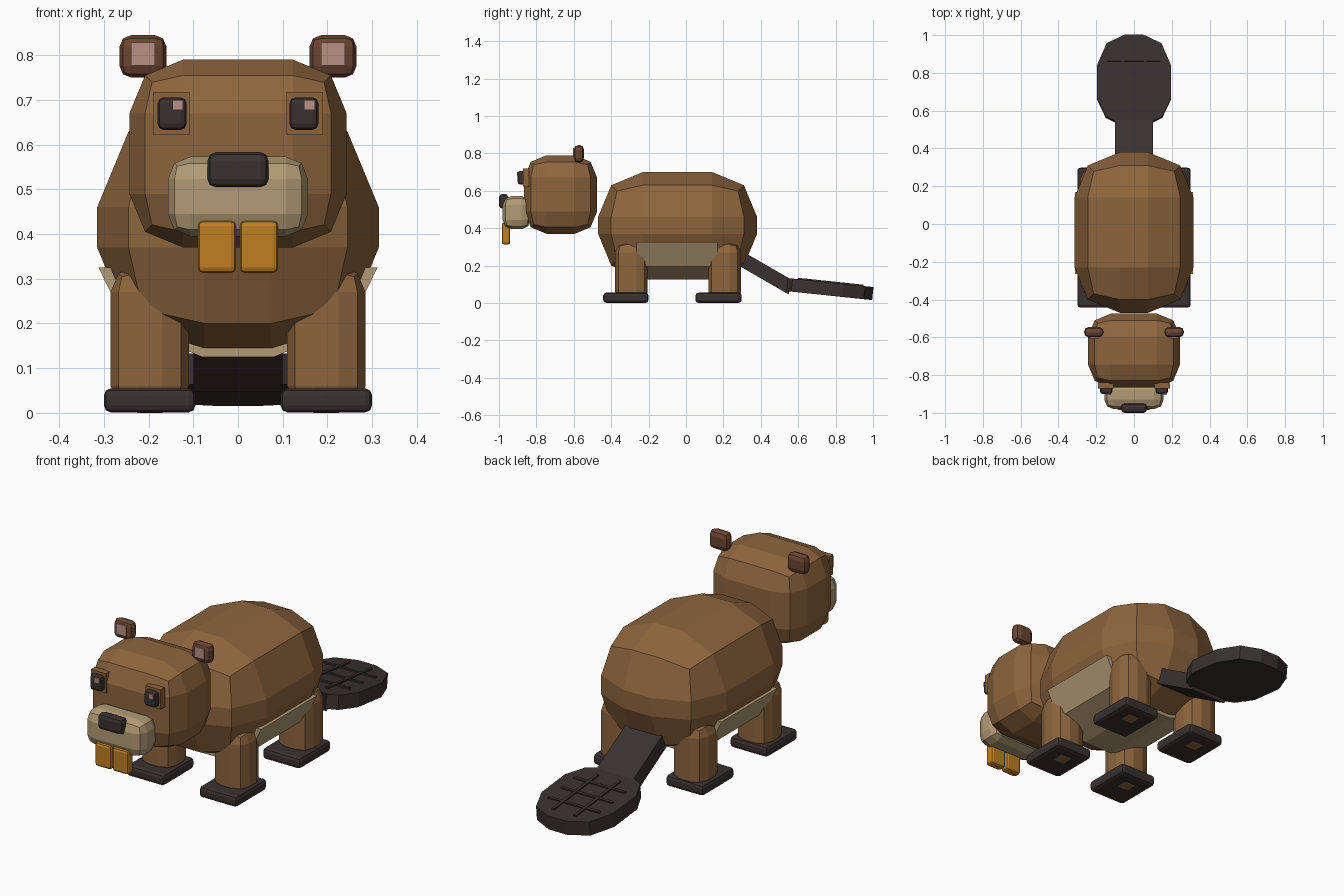
import bpy, bmesh, math
from mathutils import Matrix, Vector

default = bpy.data.objects.get("Cube")
if default:
    bpy.data.objects.remove(default, do_unlink=True)


def material(name, rgb):
    m = bpy.data.materials.new(name)
    m.use_nodes = True
    m.diffuse_color = (*rgb, 1)
    m.node_tree.nodes["Principled BSDF"].inputs["Base Color"].default_value = (*rgb, 1)
    return m


BROWN = material("fur brown", (0.27, 0.13, 0.047))
CREAM = material("belly cream", (0.45, 0.33, 0.18))
DARK = material("dark skin", (0.042, 0.031, 0.031))
ORANGE = material("tooth orange", (0.52, 0.21, 0.015))
RUST = material("ear brown", (0.15, 0.06, 0.032))
PINK = material("pale pink", (0.49, 0.28, 0.23))


def finish(name, bm, mat, matrix=None):
    bmesh.ops.recalc_face_normals(bm, faces=bm.faces)
    if matrix:
        bm.transform(matrix)
    mesh = bpy.data.meshes.new(name)
    bm.to_mesh(mesh)
    bm.free()
    mesh.materials.append(mat)
    ob = bpy.data.objects.new(name, mesh)
    bpy.context.collection.objects.link(ob)
    return ob


def box(name, xs, ys, zs, mat, bevel=0, segments=2, matrix=None):
    """Box between the given limits with rounded edges."""
    bm = bmesh.new()
    bmesh.ops.create_cube(bm, size=1)
    for v in bm.verts:
        v.co = Vector([(a + b) / 2 + c * (b - a) for c, (a, b) in zip(v.co, (xs, ys, zs))])
    if bevel:
        bmesh.ops.bevel(bm, geom=bm.edges[:], offset=bevel, offset_type='OFFSET',
                        segments=segments, profile=0.5, affect='EDGES', clamp_overlap=True)
    return finish(name, bm, mat, matrix)


def prism(name, points, depth, mat, matrix=None):
    """Outline in the local xy plane, extruded along local z and centred."""
    bm = bmesh.new()
    face = bm.faces.new([bm.verts.new((x, y, -depth / 2)) for x, y in points])
    new = bmesh.ops.extrude_face_region(bm, geom=[face])["geom"]
    bmesh.ops.translate(bm, vec=(0, 0, depth),
                        verts=[g for g in new if isinstance(g, bmesh.types.BMVert)])
    return finish(name, bm, mat, matrix)


def mirrored(half):
    return half + [(-x, y) for x, y in reversed(half)]


# Body and head
box("body", (-0.315, 0.315), (-0.47, 0.38), (0.13, 0.70), BROWN, 0.24)
box("head", (-0.243, 0.243), (-0.865, -0.475), (0.37, 0.79), BROWN, 0.12)

# Belly shell: cross-section run along the body
belly = mirrored([(0.08, 0.125), (0.248, 0.195), (0.312, 0.325), (0.28, 0.325)])
prism("belly", belly, 0.435, CREAM,
      Matrix.Translation((0, -0.048, 0)) @ Matrix.Rotation(math.pi / 2, 4, 'X'))

# Muzzle and nose
box("muzzle", (-0.157, 0.157), (-0.98, -0.83), (0.395, 0.573), CREAM, 0.05)
box("nose", (-0.068, 0.068), (-1.0, -0.95), (0.505, 0.583), DARK, 0.018)

# Paired parts
for side, s in (("left", 1), ("right", -1)):
    def span(a, b):
        return tuple(sorted((a * s, b * s)))

    box(side + "_tooth", span(0.004, 0.09), (-0.985, -0.94), (0.313, 0.43), ORANGE, 0.012)
    box(side + "_eye_patch", span(0.108, 0.19), (-0.872, -0.84), (0.622, 0.718), BROWN)
    box(side + "_eye", span(0.115, 0.18), (-0.90, -0.85), (0.633, 0.706), DARK, 0.014)
    glint = 0.16 if s > 0 else -0.135
    box(side + "_eye_glint", (glint - 0.012, glint + 0.012), (-0.904, -0.897),
        (0.678, 0.70), PINK)
    box(side + "_ear", span(0.16, 0.265), (-0.60, -0.545), (0.75, 0.845), RUST, 0.026)
    box(side + "_inner_ear", span(0.186, 0.239), (-0.605, -0.598), (0.777, 0.829), PINK)
    for end, y, foot in (("front", -0.292, (-0.443, -0.2)), ("back", 0.207, (0.05, 0.298))):
        box(f"{end}_{side}_leg", span(0.11, 0.285), (y - 0.087, y + 0.087),
            (0, 0.33), BROWN, 0.06)
        box(f"{end}_{side}_foot", span(0.095, 0.30), foot, (0.001, 0.055), DARK, 0.016)

# Tail stalk sloping down to the paddle
stalk = Matrix.Translation((0, 0.41, 0.17)) @ Matrix.Rotation(math.radians(-30), 4, 'X')
box("tail_stalk", (-0.1, 0.1), (-0.18, 0.18), (-0.038, 0.038), DARK, matrix=stalk)

# Tail paddle with raised crossing ridges
paddle = Matrix.Translation((0, 0.765, 0.075)) @ Matrix.Rotation(math.radians(-6), 4, 'X')
outline = mirrored([(0.08, -0.235), (0.15, -0.2), (0.195, -0.105),
                    (0.195, 0.075), (0.145, 0.19), (0.05, 0.235)])
prism("tail_paddle", outline, 0.07, DARK, paddle)
for i, x in enumerate((-0.06, 0.06)):
    box(f"tail_long_ridge_{i}", (x - 0.007, x + 0.007), (-0.17, 0.18), (0.03, 0.042),
        DARK, matrix=paddle)
for i, y in enumerate((-0.1, 0, 0.1)):
    box(f"tail_cross_ridge_{i}", (-0.14, 0.14), (y - 0.007, y + 0.007), (0.03, 0.041),
        DARK, matrix=paddle)
